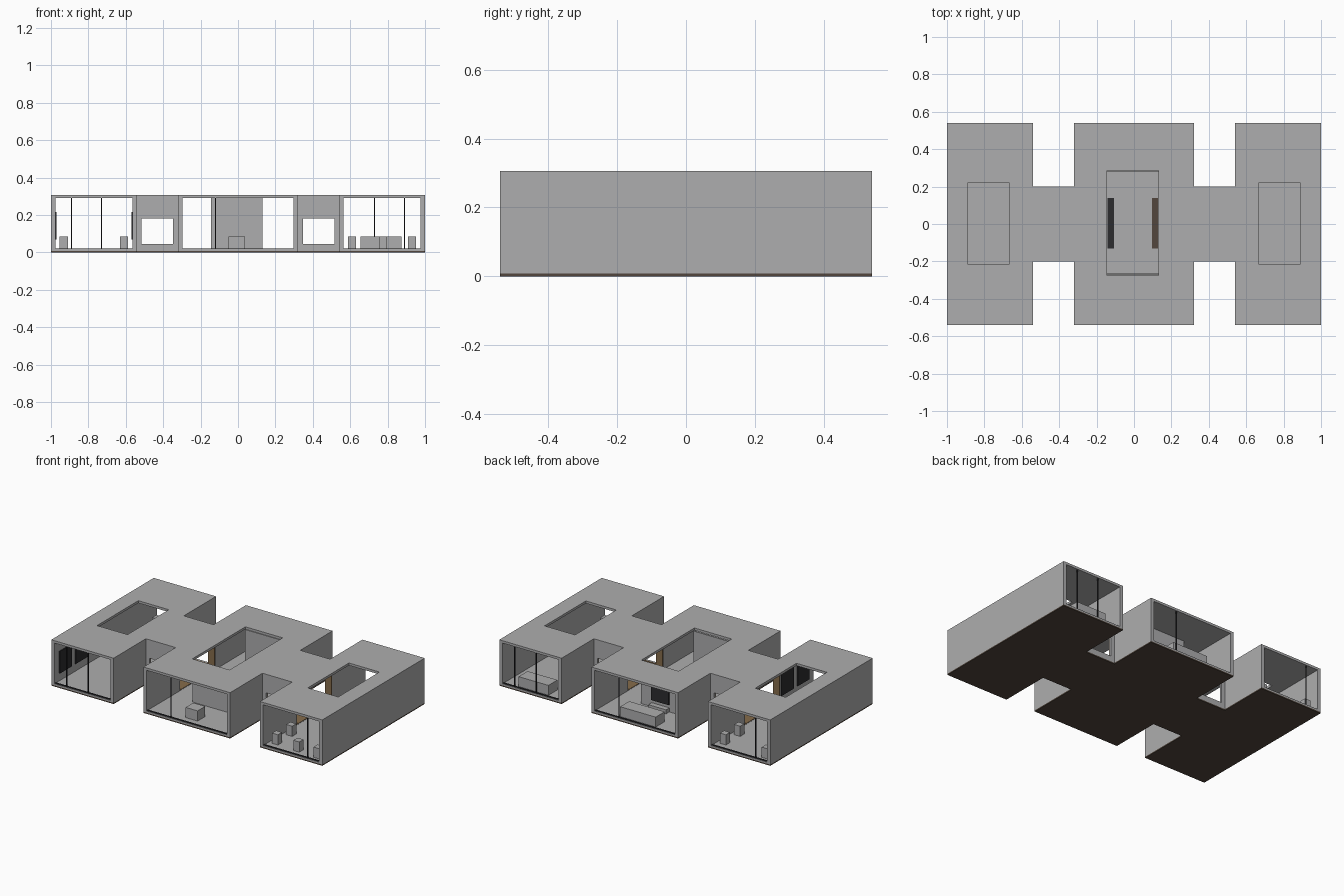
import bpy, bmesh

if "Cube" in bpy.data.objects:
    bpy.data.objects.remove(bpy.data.objects["Cube"])

def mat(name, c):
    m = bpy.data.materials.new(name)
    m.diffuse_color = (*c, 1)
    m.use_nodes = True
    m.node_tree.nodes["Principled BSDF"].inputs["Base Color"].default_value = m.diffuse_color
    return m

GREY = mat("plaster_grey", (0.42, 0.42, 0.425))
DARK = mat("dark_wood", (0.085, 0.062, 0.047))
WOOD = mat("warm_wood", (0.24, 0.15, 0.07))
BLACK = mat("black_panel", (0.025, 0.025, 0.028))

def box(name, x0, x1, y0, y1, z0, z1, m):
    bm = bmesh.new()
    bmesh.ops.create_cube(bm, size=1)
    for v in bm.verts:
        v.co = ((x0 + x1) / 2 + v.co.x * (x1 - x0),
                (y0 + y1) / 2 + v.co.y * (y1 - y0),
                (z0 + z1) / 2 + v.co.z * (z1 - z0))
    me = bpy.data.meshes.new(name)
    bm.to_mesh(me)
    bm.free()
    me.materials.append(m)
    o = bpy.data.objects.new(name, me)
    bpy.context.collection.objects.link(o)
    return o

def plan(name, z0, z1, m):
    # outline of three pavilions joined by two halls
    half = [(1, .54), (.54, .54), (.54, .2), (.32, .2), (.32, .54)]
    pts = half + [(-x, y) for x, y in reversed(half)]
    pts += [(x, -y) for x, y in reversed(pts)]
    bm = bmesh.new()
    f = bm.faces.new([bm.verts.new((x, y, z0)) for x, y in pts])
    r = bmesh.ops.extrude_face_region(bm, geom=[f])
    for v in r["geom"]:
        if isinstance(v, bmesh.types.BMVert):
            v.co.z = z1
    bmesh.ops.recalc_face_normals(bm, faces=bm.faces)
    me = bpy.data.meshes.new(name)
    bm.to_mesh(me)
    bm.free()
    me.materials.append(m)
    o = bpy.data.objects.new(name, me)
    bpy.context.collection.objects.link(o)
    return o

H, CEIL, FL = 0.306, 0.29, 0.018
plan("base_slab", 0, 0.008, DARK)
shell = plan("building_shell", 0.008, H, GREY)

# cut the rooms, hall passage, hall windows and roof lights
cuts = []
for x0, x1 in ((-.977, -.563), (-.298, .298), (.563, .977)):
    cuts.append((x0, x1, -.7, .7, FL, CEIL))
cuts.append((-.6, .6, -.186, .186, FL + .001, CEIL - .001))
for x0, x1 in ((-.515, -.348), (.348, .515)):
    cuts.append((x0, x1, -.3, .3, .045, .182))
for x0, x1, y0, y1 in ((-.89, -.665, -.215, .22), (-.145, .13, -.275, .285), (.665, .89, -.215, .22)):
    cuts.append((x0, x1, y0, y1, .2, .4))
bpy.context.view_layer.objects.active = shell
for c in cuts:
    cutter = box("cutter", *c, GREY)
    cutter.hide_render = True
    md = shell.modifiers.new("cut", "BOOLEAN")
    md.operation, md.solver, md.object = "DIFFERENCE", "EXACT", cutter
    bpy.ops.object.modifier_apply(modifier=md.name)
    bpy.data.objects.remove(cutter)

# wood lining and floor of the halls
for s in (-1, 1):
    def hall(name, a, b, y0, y1, z0, z1):
        x0, x1 = sorted((s * a, s * b))
        box(name, x0, x1, y0, y1, z0, z1, WOOD)
    hall("hall_floor", .30, .56, -.185, .185, FL + .001, FL + .004)
    for t in (-1, 1):
        y0, y1 = sorted((t * .182, t * .187))
        hall("hall_lining_side", .30, .348, y0, y1, FL, CEIL)
        hall("hall_lining_side", .515, .562, y0, y1, FL, CEIL)
        hall("hall_lining_low", .348, .515, y0, y1, FL, .045)
        hall("hall_lining_high", .348, .515, y0, y1, .182, CEIL)

# court end walls and floor strips under the middle roof light
box("court_wall_front", -.145, .13, -.274, -.264, FL, CEIL, GREY)
box("court_wall_back", -.145, .13, .28, .29, FL, CEIL, GREY)
box("court_strip_black", -.143, -.106, -.132, .14, FL, FL + .008, BLACK)
box("court_strip_wood", .096, .129, -.132, .14, FL, FL + .008, DARK)

# glazing posts and bottom tracks at the pavilion ends
for x, y in ((-.89, -.535), (-.73, -.535), (.89, -.535), (.89, .535), (.73, .535), (-.89, .535),
             (-.12, -.535), (.12, .535)):
    box("glazing_post", x - .002, x + .002, y - .004, y + .004, FL, CEIL, BLACK)
for y in (-.53, .53):
    for x0, x1 in ((-.977, -.563), (-.298, .298), (.563, .977)):
        box("door_track", x0, x1, y - .006, y + .006, FL, FL + .004, BLACK)

# wall screens
for y0, y1 in ((-.49, -.365), (-.325, -.195)):
    box("wall_screen", -.977, -.97, y0, y1, .07, .217, BLACK)
    box("wall_screen", -.57, -.563, y0, y1, .07, .217, BLACK)
box("back_screen", -.08, .05, .29, .297, .065, .16, BLACK)
box("screen_console", -.08, .05, .29, .325, FL, .045, GREY)

# stools, in rooms at opposite corners
for x, y in ((.61, -.46), (.61, -.31), (.775, -.47), (.93, -.48), (-.61, .46), (-.61, .31), (-.932, .48)):
    box("stool", x - .022, x + .022, y - .022, y + .022, FL, .086, GREY)

# larger seats
box("front_seat", -.05, .038, -.48, -.4, FL, .086, GREY)
box("middle_back_sofa", -.137, .125, .42, .515, FL, .084, GREY)
box("right_back_sofa", .655, .875, .42, .515, FL, .084, GREY)
